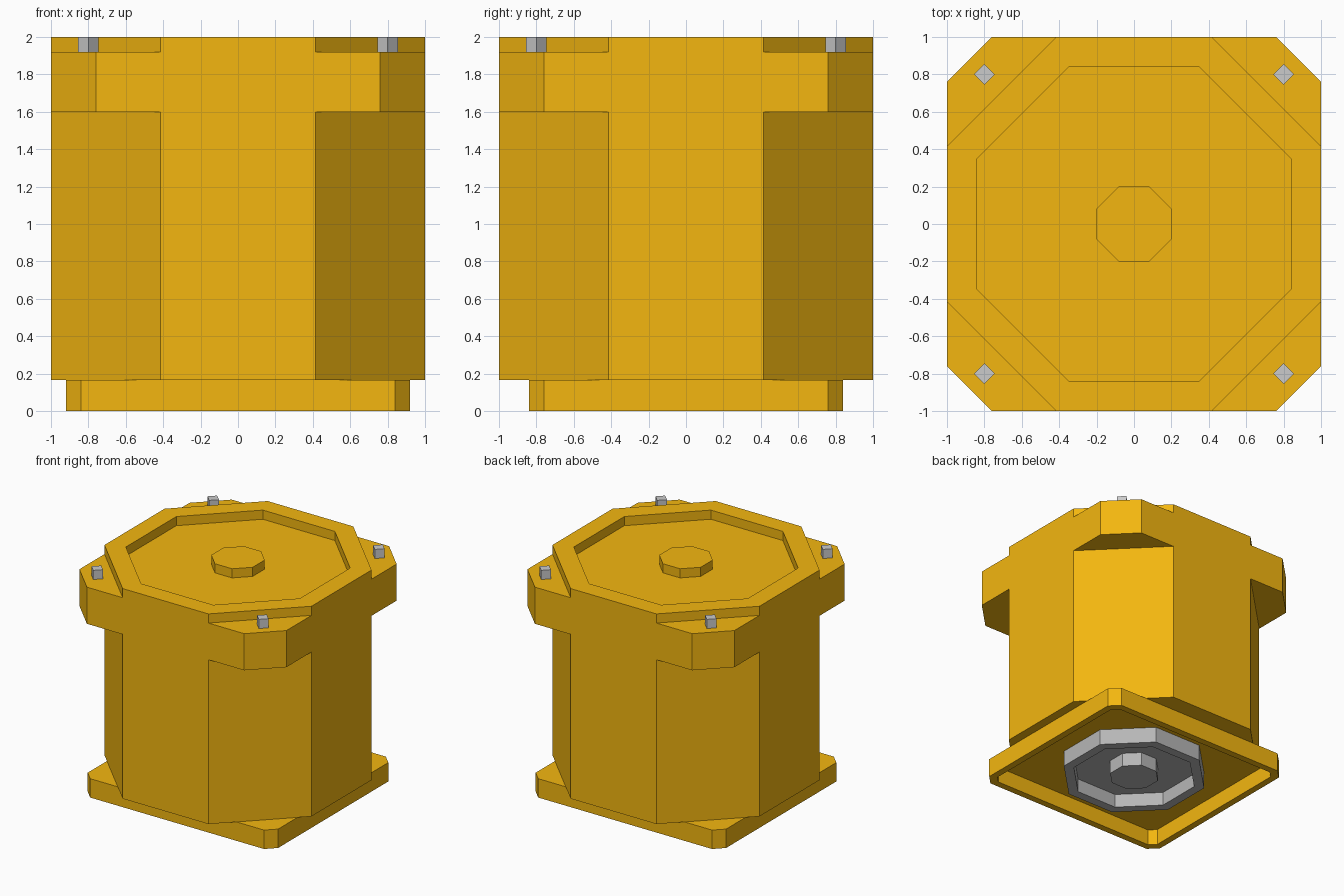
import bpy, bmesh

if "Cube" in bpy.data.objects:
    bpy.data.objects.remove(bpy.data.objects["Cube"])


def material(name, color):
    m = bpy.data.materials.new(name)
    m.diffuse_color = color
    m.use_nodes = True
    m.node_tree.nodes["Principled BSDF"].inputs["Base Color"].default_value = m.diffuse_color
    return m


yellow = material("yellow_paint", (0.90, 0.47, 0.005, 1))
steel = material("steel", (0.53, 0.53, 0.53, 1))
dark_steel = material("light_steel", (0.47, 0.47, 0.47, 1))


def cut_rect(hx, hy, cut):
    """Rectangle outline with chamfered corners (anticlockwise)."""
    a, b = hx - cut, hy - cut
    return [(hx, -b), (hx, b), (a, hy), (-a, hy),
            (-hx, b), (-hx, -b), (-a, -hy), (a, -hy)]


def octagon(r):
    return cut_rect(r, r, r * (2 - 2 ** 0.5))


def prism(name, outer, z0, z1, mat, inner=None):
    """Extruded outline, or a flat-walled ring when inner is given."""
    bm = bmesh.new()

    def ring(pts, z):
        return [bm.verts.new((x, y, z)) for x, y in pts]

    def bridge(a, b):
        n = len(a)
        for i in range(n):
            j = (i + 1) % n
            bm.faces.new((a[i], a[j], b[j], b[i]))

    lo, hi = ring(outer, z0), ring(outer, z1)
    bridge(lo, hi)
    if inner:
        ilo, ihi = ring(inner, z0), ring(inner, z1)
        bridge(hi, ihi)
        bridge(ihi, ilo)
        bridge(ilo, lo)
    else:
        bm.faces.new(hi)
        bm.faces.new(lo[::-1])
    bmesh.ops.recalc_face_normals(bm, faces=bm.faces)
    me = bpy.data.meshes.new(name)
    bm.to_mesh(me)
    bm.free()
    me.materials.append(mat)
    ob = bpy.data.objects.new(name, me)
    bpy.context.collection.objects.link(ob)
    return ob


# Main housing: octagonal body, square collar, raised rim and centre boss
prism("body", octagon(1.0), 0.165, 1.6, yellow)
prism("collar", cut_rect(1.0, 1.0, 0.24), 1.6, 1.92, yellow)
prism("top_rim", octagon(1.0), 1.92, 2.0, yellow, octagon(0.84))
prism("top_boss", octagon(0.2), 1.92, 2.0, yellow)

# Square bolts turned 45 degrees on the collar corners
b = 0.055
for i, (sx, sy) in enumerate([(1, 1), (-1, 1), (-1, -1), (1, -1)]):
    x, y = 0.8 * sx, 0.8 * sy
    prism(f"bolt_{i + 1}", [(x + b, y), (x, y + b), (x - b, y), (x, y - b)],
          1.92, 2.0, steel)

# Base flange, hollow underneath
prism("base_plate", cut_rect(0.92, 0.84, 0.08), 0.14, 0.165, yellow)
prism("base_skirt", cut_rect(0.92, 0.84, 0.08), 0.0, 0.14, yellow,
      cut_rect(0.86, 0.78, 0.055))

# Steel coupling below: disc, outer ring and hub
prism("coupling_disc", octagon(0.56), 0.12, 0.14, dark_steel)
prism("coupling_ring", octagon(0.56), 0.0, 0.12, dark_steel, octagon(0.48))
prism("coupling_hub", octagon(0.19), 0.0, 0.12, dark_steel)
